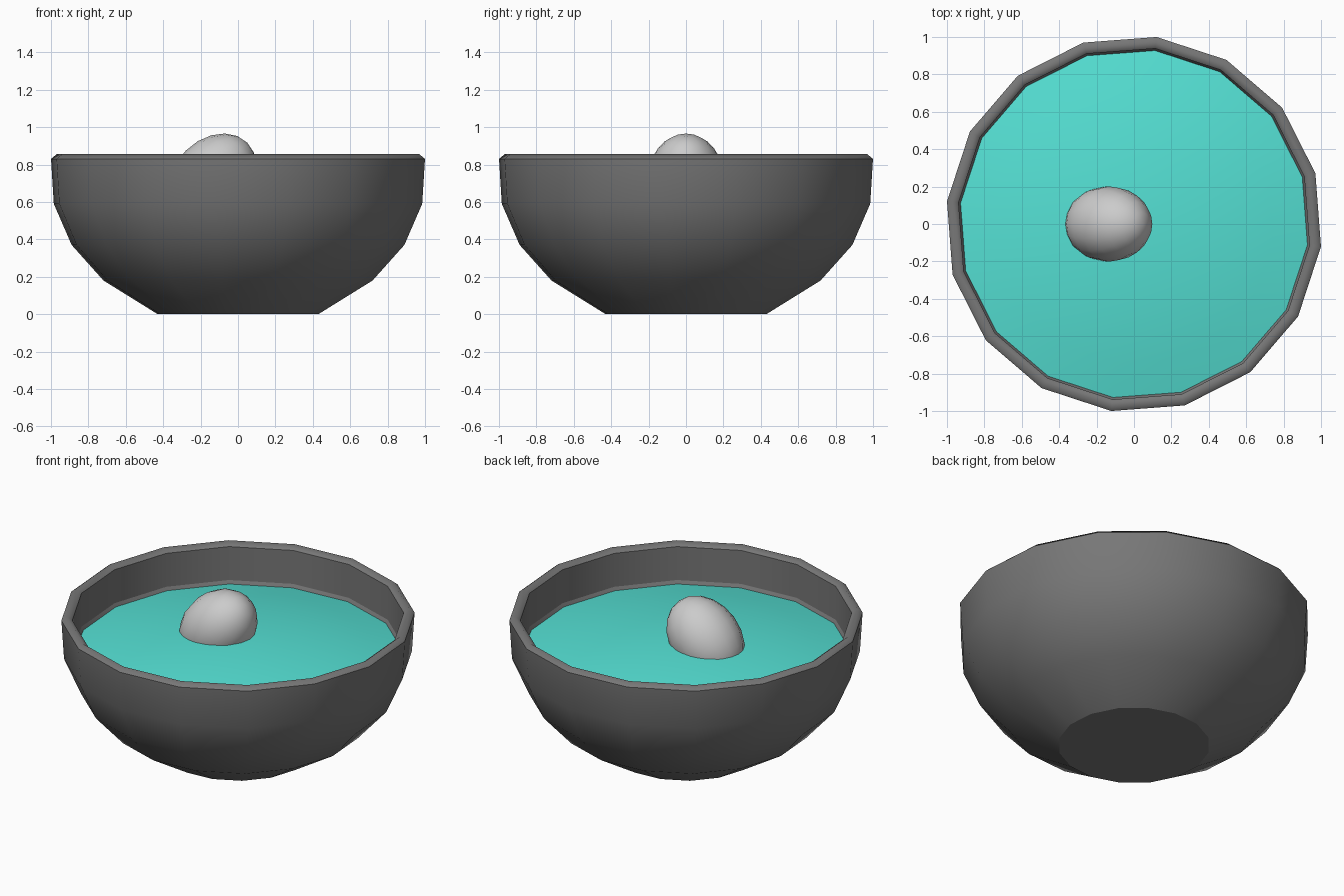
import bpy
import bmesh
import math

cube = bpy.data.objects.get("Cube")
if cube:
    bpy.data.objects.remove(cube)

SIDES = 16
OFFSET = math.radians(-6.9)


def material(name, color):
    mat = bpy.data.materials.new(name)
    mat.use_nodes = True
    mat.diffuse_color = (*color, 1)
    bsdf = mat.node_tree.nodes["Principled BSDF"]
    bsdf.inputs["Base Color"].default_value = (*color, 1)
    bsdf.inputs["Roughness"].default_value = 0.7
    return mat


def lathe(name, profile, mat, sharp_rings):
    """Revolve (radius, height) points, cap both ends, keep chosen rings sharp."""
    bm = bmesh.new()
    rings = []
    for r, z in profile:
        angles = [OFFSET + math.tau * i / SIDES for i in range(SIDES)]
        rings.append([bm.verts.new((r * math.cos(a), r * math.sin(a), z)) for a in angles])
    for low, high in zip(rings, rings[1:]):
        for i in range(SIDES):
            j = (i + 1) % SIDES
            bm.faces.new((low[i], low[j], high[j], high[i]))
    bm.faces.new(rings[0][::-1])
    bm.faces.new(rings[-1])
    bmesh.ops.recalc_face_normals(bm, faces=bm.faces)
    for face in bm.faces:
        face.smooth = True
    for index in sharp_rings:
        ring = rings[index]
        for i in range(SIDES):
            bm.edges.get((ring[i - 1], ring[i])).smooth = False
    mesh = bpy.data.meshes.new(name)
    bm.to_mesh(mesh)
    bm.free()
    obj = bpy.data.objects.new(name, mesh)
    bpy.context.collection.objects.link(obj)
    mesh.materials.append(mat)


grey = material("dark grey", (0.185, 0.185, 0.185))
teal = material("teal", (0.09, 0.75, 0.66))
pale = material("pale grey", (0.60, 0.60, 0.60))

# Bowl: outer wall, softly ridged rim, inner wall with a small ledge
outer = [(0.433, 0), (0.725, 0.18), (0.896, 0.37), (0.992, 0.59), (1.007, 0.83)]
ridge = [(0.977, 0.855)]
inner = [(0.945, 0.83), (0.945, 0.62), (0.932, 0.595), (0.84, 0.39), (0.68, 0.21), (0.41, 0.05)]
lathe("bowl", outer + ridge + inner, grey, (0, 4, 6, 7))

# Liquid: slab with a gently domed top
RADIUS, EDGE, RISE = 0.934, 0.60, 0.11
dome = [(RADIUS * t, EDGE + RISE * (1 - t * t)) for t in (1, 0.8, 0.6, 0.4, 0.2, 0.05)]
lathe("liquid", [(0.86, 0.45)] + dome, teal, (0, 1))

# Half-sunk egg, leaning up towards the left
bpy.ops.mesh.primitive_uv_sphere_add(segments=16, ring_count=10, radius=1,
                                     location=(-0.136, 0, 0.732),
                                     rotation=(0, math.radians(45), 0))
egg = bpy.context.object
egg.name = "egg"
egg.scale = (0.202, 0.202, 0.262)
egg.data.materials.append(pale)
bpy.ops.object.shade_smooth_by_angle(angle=math.radians(60))
